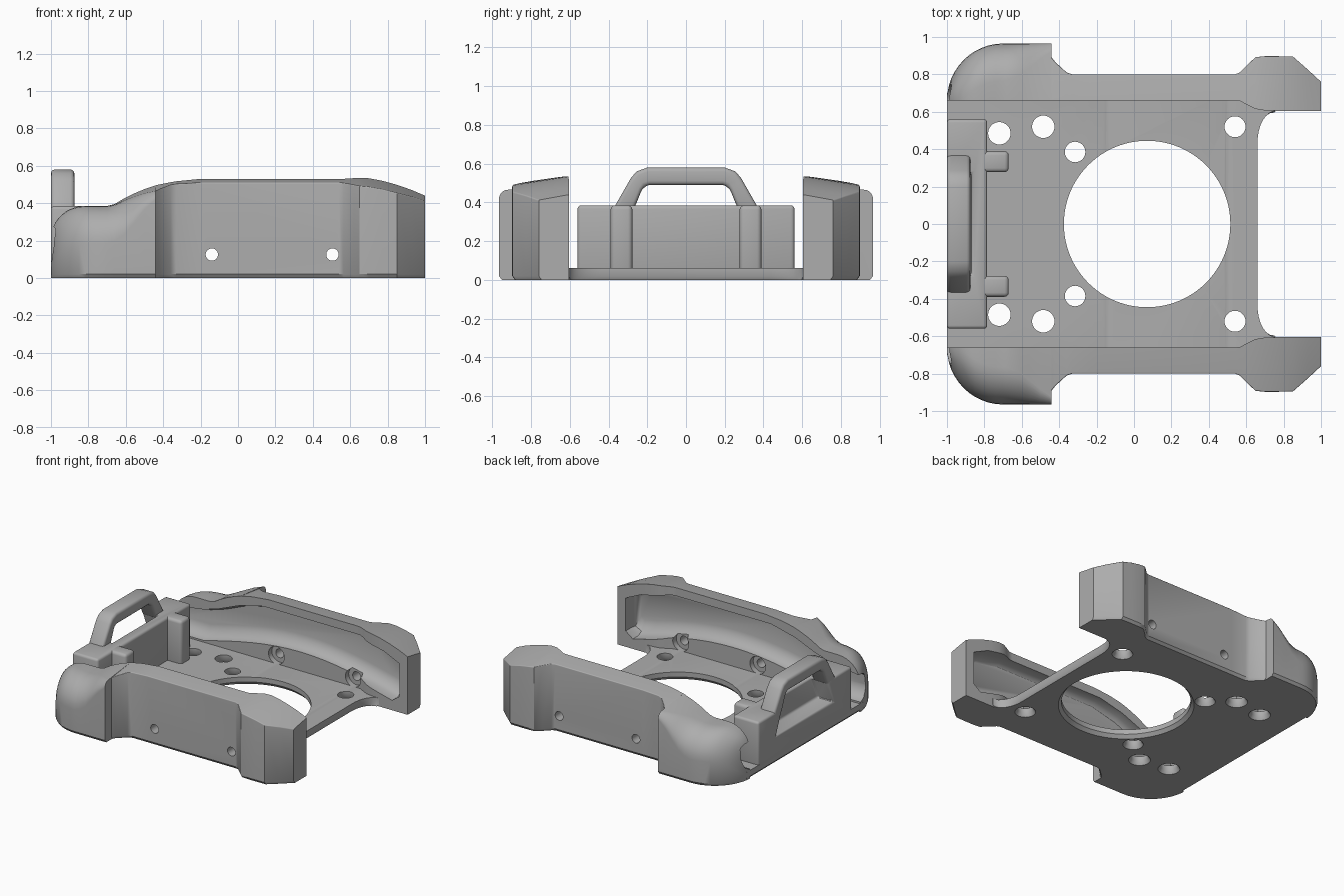
import bpy, bmesh, math
from mathutils import Vector, Matrix

cube = bpy.data.objects.get("Cube")
if cube:
    bpy.data.objects.remove(cube)

grey = bpy.data.materials.new("plain_grey")
grey.use_nodes = True
grey.diffuse_color = (0.42, 0.42, 0.42, 1)
grey.node_tree.nodes["Principled BSDF"].inputs["Base Color"].default_value = (0.42, 0.42, 0.42, 1)


def loft(name, rings):
    """Closed skin through rings that have equal point counts."""
    bm = bmesh.new()
    rows = [[bm.verts.new(p) for p in ring] for ring in rings]
    n = len(rows[0])
    for a, b in zip(rows, rows[1:]):
        for i in range(n):
            j = (i + 1) % n
            bm.faces.new((a[i], a[j], b[j], b[i]))
    bm.faces.new(rows[0])
    bm.faces.new(rows[-1])
    bmesh.ops.recalc_face_normals(bm, faces=bm.faces)
    mesh = bpy.data.meshes.new(name)
    bm.to_mesh(mesh)
    bm.free()
    obj = bpy.data.objects.new(name, mesh)
    bpy.context.collection.objects.link(obj)
    mesh.materials.append(grey)
    return obj


def box(name, x0, x1, y0, y1, z0, z1):
    return loft(name, [[(x, y0, z0), (x, y1, z0), (x, y1, z1), (x, y0, z1)] for x in (x0, x1)])


def rod(center, axis, r0, r1, length):
    """Helper cutter: round rod or cone centred on a point."""
    rot = Vector((0, 0, 1)).rotation_difference(Vector(axis)).to_matrix()
    rings = []
    n = 96 if r0 > 0.2 else 32
    for r, h in ((r0, -length / 2), (r1, length / 2)):
        rings.append([Vector(center) + rot @ Vector((r * math.cos(k * math.tau / n),
                      r * math.sin(k * math.tau / n), h)) for k in range(n)])
    return loft("cutter", rings)


def apply(obj, mod):
    bpy.context.view_layer.objects.active = obj
    bpy.ops.object.modifier_apply(modifier=mod.name)


def cut(obj, cutters):
    for c in cutters:
        c.hide_render = True
        mod = obj.modifiers.new("cut", 'BOOLEAN')
        mod.operation = 'DIFFERENCE'
        mod.solver = 'EXACT'
        mod.object = c
        apply(obj, mod)
        bpy.data.objects.remove(c)


def bevel(obj, width, segments=3):
    mod = obj.modifiers.new("round", 'BEVEL')
    mod.width = width
    mod.segments = segments
    mod.limit_method = 'ANGLE'
    apply(obj, mod)


def smooth(obj):
    bpy.ops.object.select_all(action='DESELECT')
    obj.select_set(True)
    bpy.context.view_layer.objects.active = obj
    bpy.ops.object.shade_smooth_by_angle(angle=math.radians(32))


def screw_cutters():
    out = []
    for x in (-0.14, 0.505):
        out.append(rod((x, 0, 0.125), (0, 1, 0), 0.033, 0.033, 2.4))
        out.append(rod((x, 0, 0.125), (0, 1, 0), 0.066, 0.066, 1.4))
    return out


# Base plate with flared front corners
def plate_outline():
    pts = [(-1, -0.7), (0.6, -0.7), (0.76, -0.68), (0.76, -0.605)]
    for k in range(1, 9):
        a = math.pi / 2 * k / 8
        pts.append((0.76 - 0.1 * math.sin(a), -0.605 + 0.17 * (1 - math.cos(a))))
    return pts + [(x, -y) for x, y in reversed(pts)]


plate = loft("base_plate", [[(x * (1 - e), y * (1 - e), z) for x, y in plate_outline()]
                            for z, e in ((0, 0.015), (0.018, 0), (0.062, 0))])
holes = [rod((0.07, 0, 0), (0, 0, 1), 0.445, 0.445, 1),
         rod((0.07, 0, 0.005), (0, 0, 1), 0.48, 0.445, 0.04)]
for x, y, r in ((-0.72, 0.485, 0.06), (-0.485, 0.52, 0.06), (-0.315, 0.385, 0.055), (0.54, 0.52, 0.056)):
    for s in (1, -1):
        holes.append(rod((x, s * y, 0), (0, 0, 1), r, r, 1))
        holes.append(rod((x, s * y, 0.005), (0, 0, 1), r + 0.025, r, 0.04))
cut(plate, holes + screw_cutters())
smooth(plate)


# Side walls: lofted along x, ending in a rounded bumper corner
def section(x, yi, yo, zi, zo, r, s):
    ry, rz = min(r, 0.9 * (yo - yi)), min(r, 0.9 * zo)
    pts = [(yi, 0), (yi, zi)]
    slope = (zi - zo) / (yo - yi)
    for k in range(9):
        a = math.pi / 2 * k / 8
        pts.append((yo - ry + ry * math.sin(a), zo + slope * ry * (1 - math.sin(a)) - rz + rz * math.cos(a)))
    pts += [(yo, 0.02), (yo - 0.015, 0)]
    return [(x, s * y, z) for y, z in pts]


def wall_sections(s):
    rings = []
    for k in range(13):
        a = math.pi / 2 * k / 12
        x = -0.7 - 0.3 * math.cos(a)
        yo = max(0.685, 0.66 + 0.305 * math.sin(a))
        d = min(1, max(0, (-0.82 - x) / 0.18))
        z = 0.385 - 0.175 * (1 - math.sqrt(1 - d * d))
        rings.append(section(x, 0.66, yo, z, z, 0.2, s))
    # x, inner y, outer y, inner top, outer top, edge radius
    for row in ((-0.66, 0.66, 0.965, 0.395, 0.388, 0.19), (-0.61, 0.66, 0.965, 0.425, 0.4, 0.17),
                (-0.56, 0.66, 0.965, 0.45, 0.42, 0.13), (-0.5, 0.66, 0.965, 0.475, 0.445, 0.08),
                (-0.441, 0.66, 0.965, 0.495, 0.46, 0.04), (-0.44, 0.66, 0.89, 0.495, 0.465, 0.006),
                (-0.42, 0.66, 0.865, 0.5, 0.475, 0.006), (-0.36, 0.66, 0.81, 0.512, 0.498, 0.006),
                (-0.33, 0.66, 0.8, 0.517, 0.503, 0.006), (-0.2, 0.66, 0.8, 0.53, 0.51, 0.006),
                (0.54, 0.66, 0.8, 0.53, 0.51, 0.006), (0.565, 0.658, 0.81, 0.53, 0.508, 0.006),
                (0.61, 0.635, 0.855, 0.533, 0.5, 0.006), (0.65, 0.615, 0.892, 0.535, 0.492, 0.006),
                (0.7, 0.607, 0.897, 0.533, 0.487, 0.006), (0.77, 0.605, 0.897, 0.52, 0.475, 0.006),
                (0.85, 0.605, 0.895, 0.498, 0.455, 0.006), (0.93, 0.605, 0.825, 0.47, 0.435, 0.006),
                (1.0, 0.605, 0.76, 0.44, 0.412, 0.006)):
        rings.append(section(*row, s))
    return rings


# Long arched pocket on the inner side of each wall
def pocket(s):
    low = []
    for k in range(17):
        x = -0.75 + 1.62 * k / 16
        low.append((x, 0.075 + 0.13 * math.sin(math.pi * k / 16)))
    top = [(0.93, 0.12), (0.93, 0.37), (0.8, 0.43), (0.6, 0.468), (-0.25, 0.468), (-0.45, 0.42),
           (-0.62, 0.35), (-0.75, 0.31), (-1.1, 0.26)]
    outline = [(-1.1, 0.075)] + low + top
    rings = []
    for y, rise, e in ((0.5, 0, 0), (0.67, 0, 0), (0.71, 0.02, 0.008), (0.735, 0.06, 0.02), (0.745, 0.09, 0.035)):
        ring = [(x - (e if x > 0.9 else 0), s * y, z + rise) for x, z in outline[:18]]
        ring += [(x - (e if x > 0.9 else 0), s * y, max(z - e, 0.1 + rise)) for x, z in outline[18:]]
        rings.append(ring)
    return loft("cutter", rings)


for name, s in (("back_wall", 1), ("front_wall", -1)):
    wall = loft(name, wall_sections(s))
    cut(wall, [pocket(s)] + screw_cutters())
    smooth(wall)

# End panel with a finger pocket under the handle
panel = box("end_panel", -1, -0.785, -0.56, 0.56, 0.03, 0.385)
finger = loft("cutter", [[(-1.1, -w, z), (-1.1, w, z), (-0.87, w, z), (-0.87, -w, z)]
                         for z, w in ((0.2, 0.34), (0.5, 0.22))])
cut(panel, [finger])
bevel(panel, 0.018)
smooth(panel)

# Two ribs on the inner face of the panel
for name, s in (("back_rib", 1), ("front_rib", -1)):
    rib = box(name, -0.82, -0.67, s * 0.333 - 0.056, s * 0.333 + 0.056, 0.03, 0.385)
    bevel(rib, 0.022)
    smooth(rib)

# Carrying handle: four-sided arch swept from leg to leg
outer = [(0.385, 0.35), (0.285, 0.525), (0.255, 0.56), (0.2, 0.58)]
inner = [(0.275, 0.35), (0.23, 0.46), (0.215, 0.482), (0.19, 0.49)]
pairs = list(zip(outer, inner))
path = [(o, i, 1) for o, i in pairs] + [(o, i, -1) for o, i in reversed(pairs)]
handle = loft("handle", [[(-1, s * o[0], o[1]), (-0.875, s * o[0], o[1]),
                          (-0.875, s * i[0], i[1]), (-1, s * i[0], i[1])] for o, i, s in path])
bevel(handle, 0.02)
smooth(handle)
